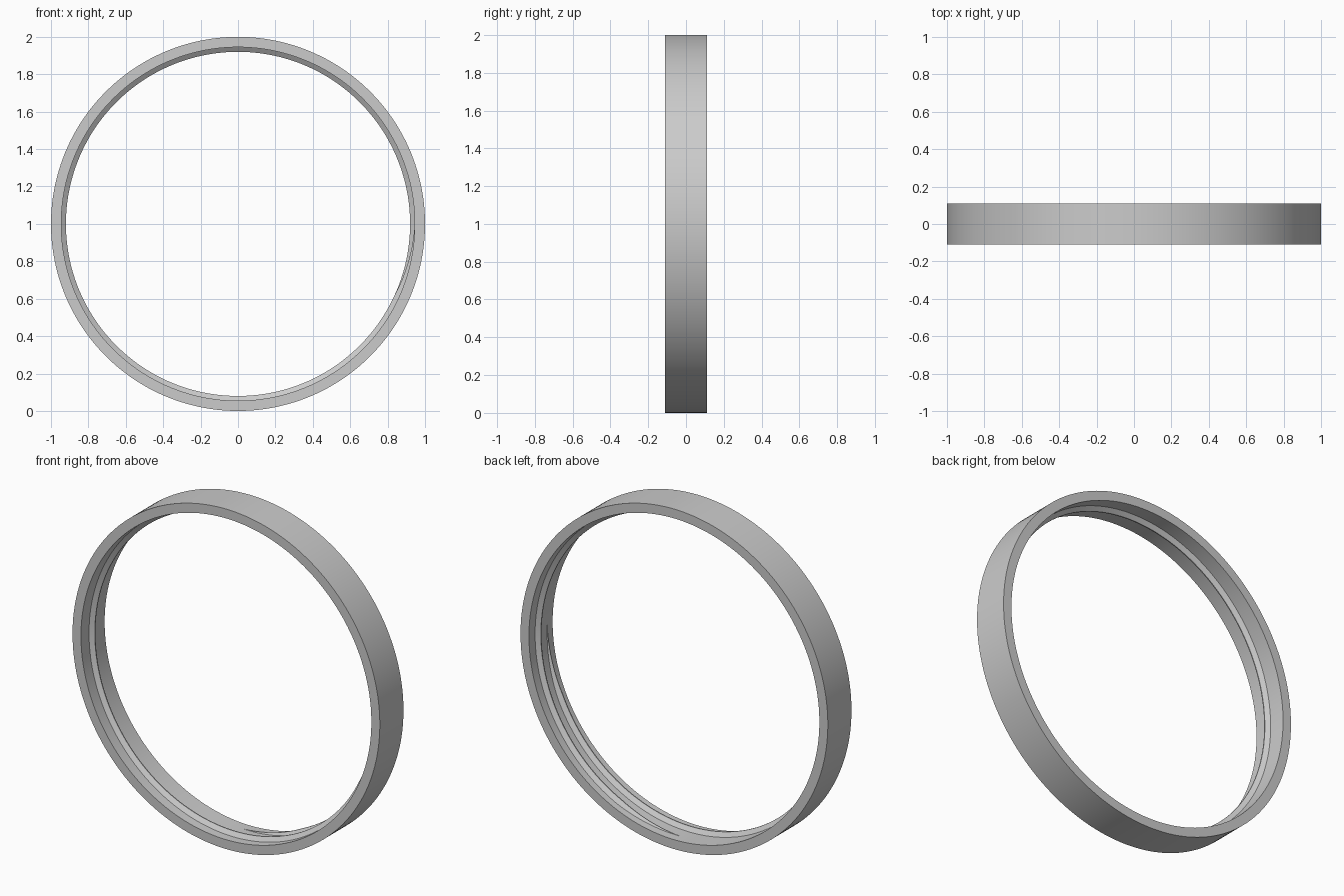
import bpy, bmesh
from math import sin, cos, pi, radians

cube = bpy.data.objects.get("Cube")
if cube:
    bpy.data.objects.remove(cube, do_unlink=True)

OUTER, INNER, CREST = 1.0, 0.945, 0.92
HALF_WIDTH = 0.11

grey = bpy.data.materials.new("plain_grey")
grey.use_nodes = True
colour = (0.6, 0.6, 0.6, 1)
grey.diffuse_color = colour
grey.node_tree.nodes["Principled BSDF"].inputs["Base Color"].default_value = colour


def sweep(name, sections, closed):
    """Bridge a row of (radius, y, angle) loops into a smooth solid."""
    bm = bmesh.new()
    loops = [[bm.verts.new((r * cos(a), y, 1 + r * sin(a))) for r, y, a in s]
             for s in sections]
    n = len(loops[0])
    following = loops[1:] + loops[:1] if closed else loops[1:]
    for one, two in zip(loops, following):
        for i in range(n):
            j = (i + 1) % n
            bm.faces.new((one[i], one[j], two[j], two[i]))
    if not closed:
        bm.faces.new(loops[0])
        bm.faces.new(loops[-1])
    bmesh.ops.recalc_face_normals(bm, faces=bm.faces)
    mesh = bpy.data.meshes.new(name)
    bm.to_mesh(mesh)
    bm.free()
    mesh.materials.append(grey)
    obj = bpy.data.objects.new(name, mesh)
    bpy.context.collection.objects.link(obj)
    bpy.ops.object.select_all(action='DESELECT')
    obj.select_set(True)
    bpy.context.view_layer.objects.active = obj
    bpy.ops.object.shade_smooth_by_angle(angle=radians(25))


# Ring body: rectangular profile around the y axis
STEPS = 192
profile = [(OUTER, -HALF_WIDTH), (OUTER, HALF_WIDTH),
           (INNER, HALF_WIDTH), (INNER, -HALF_WIDTH)]
sweep("ring_body", [[(r, y, 2 * pi * k / STEPS) for r, y in profile]
                    for k in range(STEPS)], True)

# Inner thread: a helical rib of one and a quarter turns, tapering at both ends
TURN = 2.5 * pi
COUNT = 240
TAPER = radians(25)
rib = []
for k in range(COUNT + 1):
    t = k / COUNT
    angle = -pi / 2 + TURN * t
    mid = 0.055 - 0.115 * t
    size = max(0.01, min(1, t * TURN / TAPER, (1 - t) * TURN / TAPER))
    base, tip = 0.021 * size, 0.003 * size
    top = INNER - (INNER - CREST) * size
    rib.append([(INNER + 0.005, mid - base, angle), (INNER, mid - base, angle),
                (top, mid - tip, angle), (top, mid + tip, angle),
                (INNER, mid + base, angle), (INNER + 0.005, mid + base, angle)])
sweep("inner_thread", rib, False)
